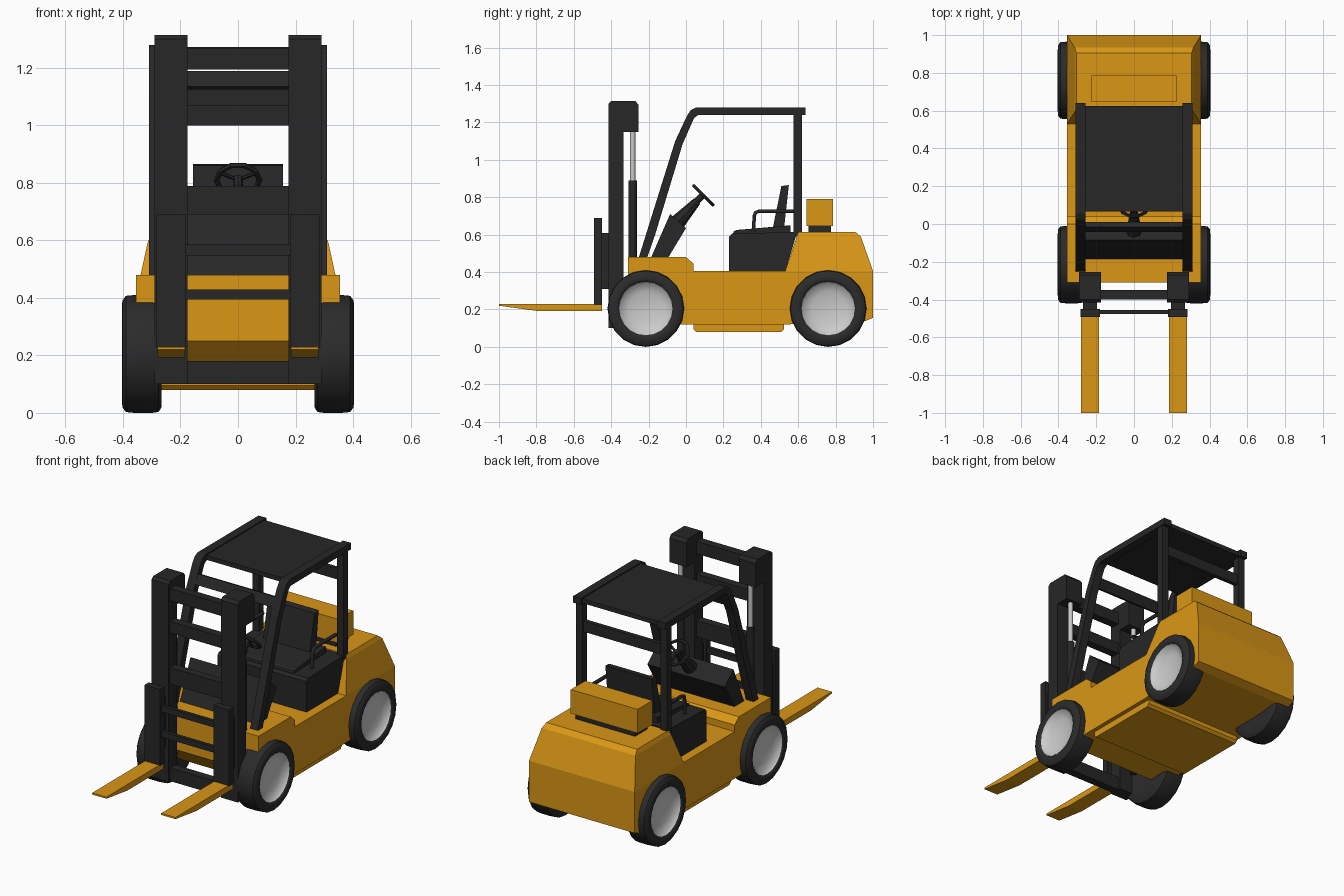
import bpy, bmesh, math
from mathutils import Vector

if "Cube" in bpy.data.objects:
    bpy.data.objects.remove(bpy.data.objects["Cube"])


def material(name, rgb):
    m = bpy.data.materials.new(name)
    m.diffuse_color = (*rgb, 1)
    m.use_nodes = True
    m.node_tree.nodes["Principled BSDF"].inputs["Base Color"].default_value = m.diffuse_color
    return m


ORANGE = material("orange_paint", (0.70, 0.31, 0.008))
DARK = material("dark_metal", (0.02, 0.02, 0.021))
RUBBER = material("rubber", (0.024, 0.024, 0.025))


def finish(name, bm, mat=None, mirror=False, smooth=False):
    bmesh.ops.recalc_face_normals(bm, faces=bm.faces)
    me = bpy.data.meshes.new(name)
    bm.to_mesh(me)
    bm.free()
    if mat:
        me.materials.append(mat)
    ob = bpy.data.objects.new(name, me)
    bpy.context.collection.objects.link(ob)
    if mirror:
        ob.modifiers.new("Mirror", 'MIRROR').use_axis[0] = True
    if smooth:
        bpy.ops.object.select_all(action='DESELECT')
        ob.select_set(True)
        bpy.context.view_layer.objects.active = ob
        bpy.ops.object.shade_smooth_by_angle(angle=math.radians(40))
    return ob


def prism(name, pts, x0, x1, mat=None, mirror=False):
    """Side (y, z) outline extruded from x0 to x1."""
    bm = bmesh.new()
    f = bm.faces.new([bm.verts.new((x0, y, z)) for y, z in pts])
    new = bmesh.ops.extrude_face_region(bm, geom=[f])["geom"]
    bmesh.ops.translate(bm, vec=(x1 - x0, 0, 0),
                        verts=[v for v in new if isinstance(v, bmesh.types.BMVert)])
    return finish(name, bm, mat, mirror)


def box(name, x0, x1, y0, y1, z0, z1, mat=None, mirror=False):
    return prism(name, [(y0, z0), (y1, z0), (y1, z1), (y0, z1)], x0, x1, mat, mirror)


def loft(name, rings, mat):
    """Stack of rectangles: (z, half width, front y, back y)."""
    bm = bmesh.new()
    loops = [[bm.verts.new(p) for p in ((-w, a, z), (w, a, z), (w, b, z), (-w, b, z))]
             for z, w, a, b in rings]
    for lo, hi in zip(loops, loops[1:]):
        for i in range(4):
            j = (i + 1) % 4
            bm.faces.new((lo[i], lo[j], hi[j], hi[i]))
    bm.faces.new(loops[0])
    bm.faces.new(loops[-1])
    return finish(name, bm, mat)


def rod(name, a, b, r1, r2=None, mat=None, mirror=False, seg=16):
    a, b = Vector(a), Vector(b)
    bm = bmesh.new()
    bmesh.ops.create_cone(bm, cap_ends=True, segments=seg, radius1=r1,
                          radius2=r1 if r2 is None else r2, depth=(b - a).length)
    rot = (b - a).to_track_quat('Z', 'Y').to_matrix().to_4x4()
    bm.transform(rot)
    bmesh.ops.translate(bm, vec=(a + b) / 2, verts=bm.verts)
    return finish(name, bm, mat, mirror, True)


def revolve(name, prof, y, z, mat=None, seg=20):
    """(x, radius) profile spun about a wheel axle, mirrored to both sides."""
    bm = bmesh.new()
    vs = [bm.verts.new((x, y, z + r)) for x, r in prof]
    es = [bm.edges.new(p) for p in zip(vs, vs[1:])]
    bmesh.ops.spin(bm, geom=vs + es, cent=(0, y, z), axis=(1, 0, 0),
                   angle=2 * math.pi, steps=seg)
    bmesh.ops.remove_doubles(bm, verts=bm.verts, dist=1e-4)
    return finish(name, bm, mat, True, True)


# Wheels
for label, y in (("front", -0.215), ("rear", 0.76)):
    revolve(label + "_tire", [(0.385, 0.138), (0.399, 0.147), (0.404, 0.16), (0.402, 0.186),
                              (0.390, 0.202), (0.36, 0.205), (0.30, 0.205), (0.277, 0.202),
                              (0.267, 0.188), (0.266, 0.14), (0.28, 0)], y, 0.205, RUBBER)
    revolve(label + "_rim", [(0.396, 0.143), (0.385, 0.136), (0.368, 0.09), (0.36, 0)], y, 0.205)

# Chassis, belly pan and counterweight
prism("chassis", [(-0.31, 0.48), (0, 0.48), (0.04, 0.445), (0.04, 0.405), (1, 0.405),
                  (1, 0.155), (0.95, 0.135), (0.53, 0.12), (-0.17, 0.12), (-0.31, 0.25)],
      -0.355, 0.355, ORANGE)
prism("belly_pan", [(0.04, 0.12), (0.04, 0.095), (0.055, 0.08), (0.51, 0.08),
                    (0.525, 0.095), (0.525, 0.12)], -0.33, 0.33, ORANGE)
loft("counterweight", [(0.405, 0.355, 0.53, 1.0), (0.59, 0.315, 0.592, 0.935),
                       (0.615, 0.305, 0.605, 0.905)], ORANGE)
box("rear_box_base", -0.2, 0.2, 0.655, 0.775, 0.61, 0.65, DARK)
box("rear_box", -0.225, 0.225, 0.645, 0.785, 0.645, 0.79, ORANGE)

# Seat and armrests
prism("seat_base", [(0.23, 0.40), (0.23, 0.59), (0.245, 0.605), (0.595, 0.615), (0.53, 0.40)],
      -0.30, 0.30, DARK)
prism("seat_cushion", [(0.25, 0.60), (0.255, 0.617), (0.27, 0.625), (0.56, 0.65), (0.56, 0.60)],
      -0.2, 0.2, DARK)
prism("seat_back", [(0.465, 0.64), (0.51, 0.86), (0.55, 0.865), (0.525, 0.64)],
      -0.157, 0.157, DARK)
for side, x in (("left", -0.245), ("right", 0.245)):
    cu = bpy.data.curves.new(side + "_armrest", 'CURVE')
    cu.dimensions = '3D'
    cu.bevel_depth = 0.011
    cu.bevel_resolution = 1
    cu.use_fill_caps = True
    sp = cu.splines.new('POLY')
    path = [(0.36, 0.60), (0.365, 0.70), (0.372, 0.718), (0.39, 0.725), (0.59, 0.725)]
    sp.points.add(len(path) - 1)
    for p, (y, z) in zip(sp.points, path):
        p.co = (x, y, z, 1)
    cu.materials.append(DARK)
    bpy.context.collection.objects.link(bpy.data.objects.new(side + "_armrest", cu))

# Dashboard and steering
prism("dashboard", [(-0.19, 0.47), (-0.085, 0.71), (0.0, 0.635), (-0.10, 0.47)],
      -0.26, 0.26, DARK)
rod("steering_column", (0, -0.06, 0.65), (0, 0.06, 0.78), 0.045, 0.022, DARK, seg=8)
rod("steering_shaft", (0, 0.05, 0.77), (0, 0.095, 0.815), 0.018, 0.018, DARK, seg=8)
bpy.ops.mesh.primitive_torus_add(major_segments=10, minor_segments=6, major_radius=0.075,
                                 minor_radius=0.01, location=(0, 0.093, 0.81),
                                 rotation=(math.radians(-45), 0, 0))
wheel = bpy.context.object
wheel.name = "steering_wheel"
wheel.data.materials.append(DARK)
for i in range(3):
    a = math.radians(90 + 120 * i)
    d = 0.075 * math.sin(a) * math.sqrt(0.5)
    rod("steering_spoke", (0, 0.093, 0.81), (0.075 * math.cos(a), 0.093 + d, 0.81 - d),
        0.007, mat=DARK, seg=6)

# Overhead guard
prism("guard_rail", [(-0.255, 0.47), (-0.058, 1.10), (0.005, 1.235), (0.025, 1.265), (0.055, 1.28),
                     (0.64, 1.28), (0.64, 1.24), (0.065, 1.24), (0.045, 1.225), (0.035, 1.205),
                     (-0.018, 1.085), (-0.165, 0.60), (-0.21, 0.47)], 0.258, 0.31, DARK, True)
box("guard_rear_post", 0.262, 0.306, 0.575, 0.62, 0.59, 1.25, DARK, True)
box("guard_roof", -0.26, 0.26, 0.065, 0.625, 1.245, 1.272, DARK)
box("guard_rear_bar", -0.27, 0.27, 0.585, 0.61, 1.065, 1.13, DARK)
prism("guard_front_bar", [(-0.042, 1.135), (-0.015, 1.19), (0.01, 1.18), (-0.017, 1.125)],
      -0.27, 0.27, DARK)

# Mast with lift cylinders
prism("mast_upright", [(-0.415, 0.10), (-0.335, 0.10), (-0.335, 1.15), (-0.255, 1.15),
                       (-0.255, 1.295), (-0.27, 1.315), (-0.40, 1.315), (-0.415, 1.30)],
      0.176, 0.29, DARK, True)
for z0, z1 in ((0.10, 0.18), (0.69, 0.79), (1.0, 1.07), (1.195, 1.27)):
    box("mast_crossbar", -0.18, 0.18, -0.40, -0.35, z0, z1, DARK)
rod("lift_cylinder", (0.235, -0.285, 0.2), (0.235, -0.285, 0.89), 0.022, mat=DARK, mirror=True)
rod("lift_piston", (0.235, -0.285, 0.88), (0.235, -0.285, 1.16), 0.014, mirror=True)

# Carriage and forks
box("carriage_bracket", 0.197, 0.27, -0.455, -0.41, 0.31, 0.61, DARK, True)
box("fork_shank", 0.18, 0.284, -0.493, -0.45, 0.225, 0.69, DARK, True)
for z0, z1 in ((0.395, 0.43), (0.548, 0.585)):
    box("carriage_bar", -0.19, 0.19, -0.477, -0.455, z0, z1, DARK)
prism("fork", [(-1, 0.23), (-1, 0.22), (-0.8, 0.193), (-0.45, 0.193), (-0.45, 0.23)],
      0.184, 0.28, ORANGE, True)
